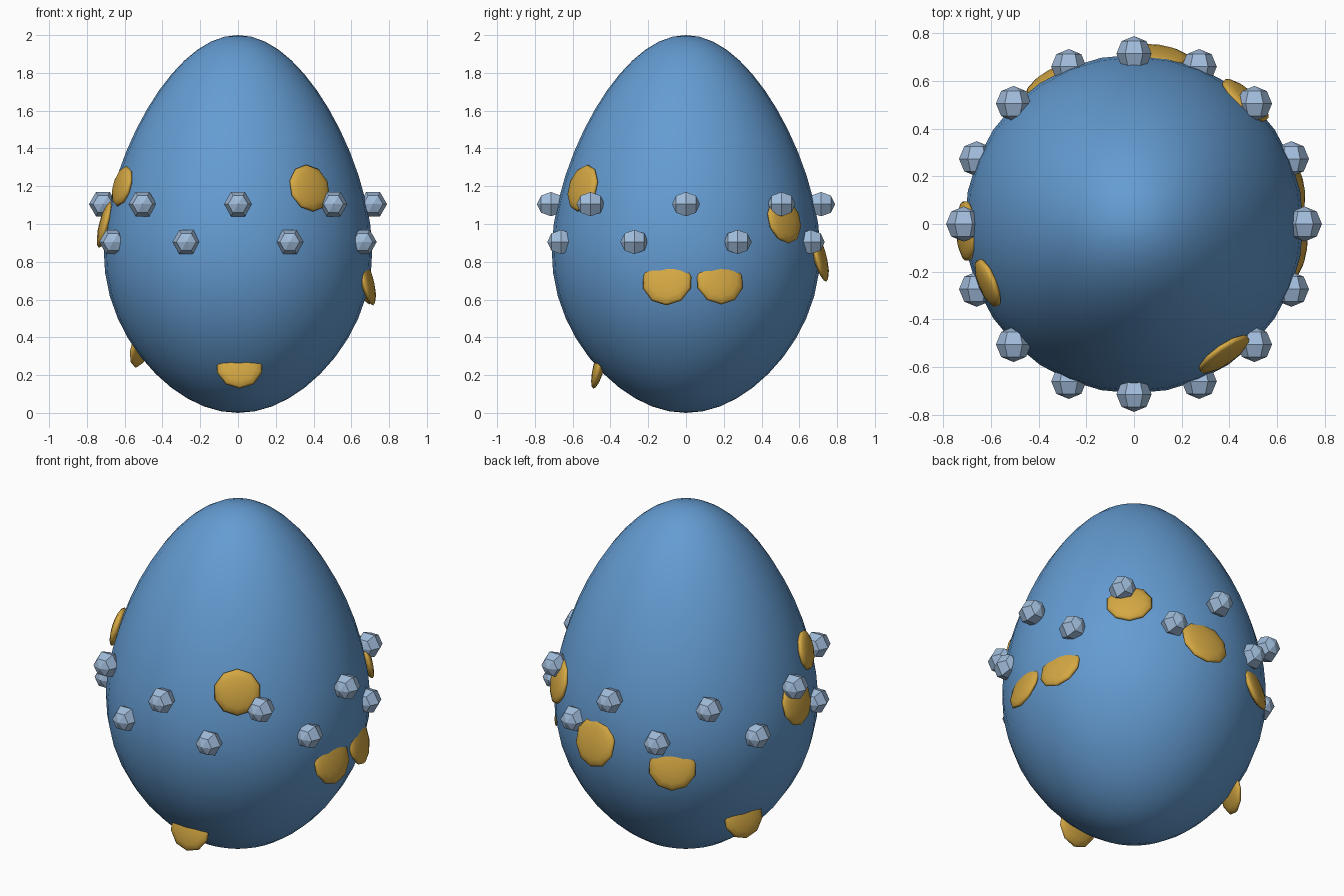
import bpy, bmesh, math
from mathutils import Vector, Matrix

if "Cube" in bpy.data.objects:
    bpy.data.objects.remove(bpy.data.objects["Cube"])


def material(name, rgb):
    m = bpy.data.materials.new(name)
    m.diffuse_color = (*rgb, 1.0)
    m.use_nodes = True
    m.node_tree.nodes["Principled BSDF"].inputs["Base Color"].default_value = m.diffuse_color
    return m


BLUE = material("sky blue", (0.127, 0.33, 0.64))
GOLD = material("warm gold", (0.66, 0.39, 0.056))
PALE = material("pale blue", (0.35, 0.50, 0.70))


def finish(bm, name, mat, smooth):
    bmesh.ops.recalc_face_normals(bm, faces=bm.faces)
    for f in bm.faces:
        f.smooth = smooth
    me = bpy.data.meshes.new(name)
    bm.to_mesh(me)
    bm.free()
    me.materials.append(mat)
    ob = bpy.data.objects.new(name, me)
    bpy.context.collection.objects.link(ob)
    return ob


def egg_radius(t):
    # t runs from -1 (bottom) to 1 (tip); the upper half tapers more
    shape = 1 - 0.22 * t if t > 0 else 1 - 0.22 * t - 0.24 * t * t
    return 0.70 * math.sqrt(max(0.0, 1 - t * t)) * shape


# Egg shell: a sphere reshaped by height
bm = bmesh.new()
bmesh.ops.create_uvsphere(bm, u_segments=32, v_segments=24, radius=1.0)
for v in bm.verts:
    t = v.co.z
    flat = Vector((v.co.x, v.co.y, 0))
    r = egg_radius(t) if flat.length > 1e-4 else 0.0
    if r:
        flat = flat.normalized() * r
    v.co = Vector((flat.x, flat.y, 1 + t))
finish(bm, "egg", BLUE, True)

# Gold spots: flattened discs leaning slightly upward
# (angle in degrees, distance from axis, height, size)
spots = [
    (-55.3, 0.665, 1.19, 0.128),
    (202, 0.662, 1.20, 0.11),
    (182.4, 0.705, 1.00, 0.13),
    (-8.3, 0.69, 0.70, 0.135),
    (15, 0.69, 0.70, 0.13),
    (159, 0.55, 0.36, 0.125),
    (-89, 0.46, 0.25, 0.125),
    (48, 0.70, 1.02, 0.127),
    (82, 0.715, 0.83, 0.14),
    (119, 0.695, 0.76, 0.132),
]
TILT = 0.25
for i, (deg, dist, z, size) in enumerate(spots):
    a = math.radians(deg)
    n = Vector((math.cos(a) * math.cos(TILT), math.sin(a) * math.cos(TILT), math.sin(TILT)))
    place = (Matrix.Translation((math.cos(a) * dist, math.sin(a) * dist, z))
             @ n.to_track_quat('Z', 'Y').to_matrix().to_4x4()
             @ Matrix.Diagonal((size, size, 0.03, 1)))
    bm = bmesh.new()
    bmesh.ops.create_uvsphere(bm, u_segments=10, v_segments=8, radius=1.0, matrix=place)
    finish(bm, f"gold_spot_{i + 1}", GOLD, True)

# Zigzag belt of faceted beads, poles along y
for i in range(16):
    a = i * math.pi / 8
    z = 1.105 if i % 2 == 0 else 0.905
    place = (Matrix.Translation((math.cos(a) * 0.715, math.sin(a) * 0.715, z))
             @ Matrix.Rotation(math.pi / 2, 4, 'X')
             @ Matrix.Rotation(math.pi / 2, 4, 'Z'))
    bm = bmesh.new()
    bmesh.ops.create_uvsphere(bm, u_segments=6, v_segments=4, radius=0.074, matrix=place)
    finish(bm, f"belt_bead_{i + 1}", PALE, False)
